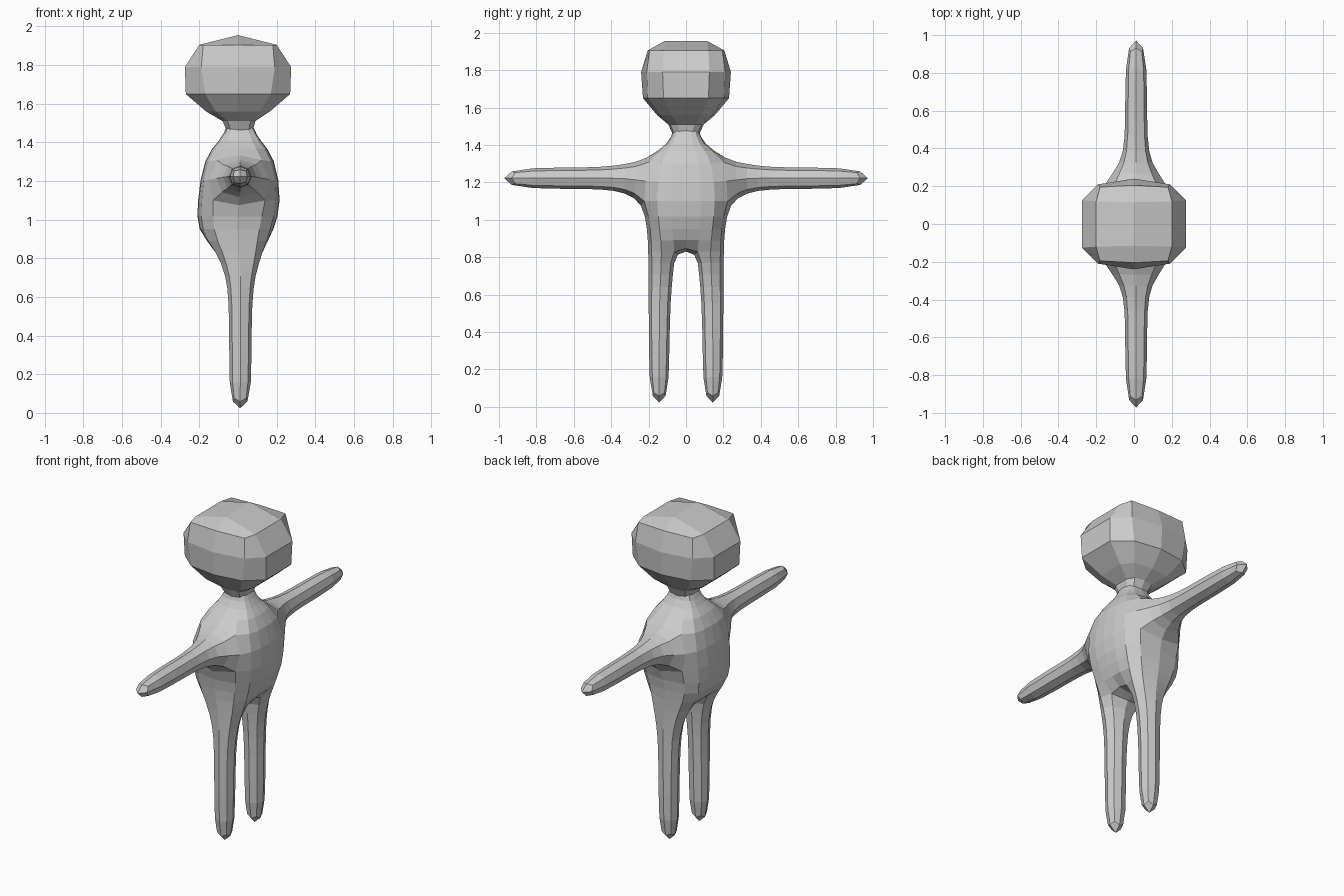
import bpy, bmesh

if "Cube" in bpy.data.objects:
    bpy.data.objects.remove(bpy.data.objects["Cube"])

grey = bpy.data.materials.new("light_grey")
grey.diffuse_color = (0.6, 0.6, 0.6, 1)
grey.use_nodes = True
grey.node_tree.nodes["Principled BSDF"].inputs["Base Color"].default_value = grey.diffuse_color


def finish(bm, name):
    bmesh.ops.recalc_face_normals(bm, faces=bm.faces[:])
    me = bpy.data.meshes.new(name)
    bm.to_mesh(me)
    bm.free()
    me.materials.append(grey)
    ob = bpy.data.objects.new(name, me)
    bpy.context.collection.objects.link(ob)
    return ob


def bridge(bm, a, b):
    for i in range(len(a)):
        k = (i + 1) % len(a)
        bm.faces.new((a[i], a[k], b[k], b[i]))


def extrude_limb(bm, root, rings):
    """Continue a four-sided limb from root through rings of points, then cap it."""
    last = root
    for pts in rings:
        new = [bm.verts.new(p) for p in pts]
        bridge(bm, last, new)
        last = new
    bm.faces.new(last)


# Body: four-sided limb cage, rounded once into eight-sided limbs
bm = bmesh.new()
# torso rings: z, back x, front x, outer y, inner y, depth of the outer corners
TORSO = [(0.83, -0.12, 0.135, 0.208, 0.055, 1.0),
         (0.95, -0.215, 0.185, 0.212, 0.075, 0.88),
         (1.08, -0.213, 0.23, 0.235, 0.085, 0.85),
         (1.33, -0.18, 0.195, 0.215, 0.075, 0.85),
         (1.41, -0.09, 0.11, 0.09, 0.035, 0.85),
         (1.48, -0.06, 0.08, 0.07, 0.03, 0.8)]
grid = []
for z, xb, xf, yo, yi, k in TORSO:
    grid.append([[bm.verts.new((x * (k if abs(y) == yo else 1), y, z))
                  for y in (-yo, -yi, yi, yo)] for x in (xb, xf)])
ARM_LEVEL = 2
for r in range(len(grid) - 1):
    lo, hi = grid[r], grid[r + 1]
    for s in (0, 1):
        for j in range(3):
            bm.faces.new((lo[s][j], lo[s][j + 1], hi[s][j + 1], hi[s][j]))
    if r != ARM_LEVEL:
        for j in (0, 3):
            bm.faces.new((lo[0][j], lo[1][j], hi[1][j], hi[0][j]))
base = grid[0]
bm.faces.new((base[0][1], base[0][2], base[1][2], base[1][1]))  # crotch

# arm rings: y, back x, front x, bottom z, top z
ARM = [(0.32, -0.075, 0.095, 1.14, 1.305), (0.45, -0.052, 0.075, 1.16, 1.285),
       (0.65, -0.052, 0.075, 1.16, 1.285), (1.0, -0.048, 0.07, 1.165, 1.28)]
# leg rings: z, back x, front x, inner y, outer y
LEG = [(0.71, -0.068, 0.095, 0.063, 0.206), (0.58, -0.052, 0.077, 0.078, 0.205),
       (0.30, -0.05, 0.075, 0.085, 0.203), (0.0, -0.05, 0.072, 0.088, 0.198)]
for side, jo, ji in ((-1, 0, 1), (1, 3, 2)):
    lo, hi = grid[ARM_LEVEL], grid[ARM_LEVEL + 1]
    extrude_limb(bm, [lo[0][jo], lo[1][jo], hi[1][jo], hi[0][jo]],
                 [[(a, side * y, b), (c, side * y, b), (c, side * y, d), (a, side * y, d)]
                  for y, a, c, b, d in ARM])
    extrude_limb(bm, [base[0][ji], base[1][ji], base[1][jo], base[0][jo]],
                 [[(a, side * i, z), (c, side * i, z), (c, side * o, z), (a, side * o, z)]
                  for z, a, c, i, o in LEG])
body = finish(bm, "body")
sub = body.modifiers.new("rounding", "SUBSURF")
sub.levels = sub.render_levels = 1

# Head: ten-sided faceted loft with a ridged top
bm = bmesh.new()
# z, side x, side y, corner x, corner y, middle y, centre x
HEAD = [(1.455, 0.065, 0.03, 0.045, 0.06, 0.07, 0.01),
        (1.51, 0.085, 0.045, 0.06, 0.085, 0.095, 0.005),
        (1.56, 0.165, 0.08, 0.115, 0.14, 0.155, 0),
        (1.65, 0.27, 0.12, 0.17, 0.205, 0.23, 0),
        (1.79, 0.275, 0.125, 0.19, 0.21, 0.24, 0),
        (1.905, 0.2, 0.12, 0.18, 0.195, 0.205, 0)]
rings = []
for z, ax, ay, cx, cy, my, ox in HEAD:
    half = [(ax, ay), (cx, cy), (0, my), (-cx, cy), (-ax, ay)]
    rings.append([bm.verts.new((x + ox, y, z))
                  for x, y in half + [(-x, -y) for x, y in half]])
for a, b in zip(rings, rings[1:]):
    bridge(bm, a, b)
bm.faces.new(rings[0])
t = rings[-1]
rb, rf = bm.verts.new((0, 0.115, 1.955)), bm.verts.new((0, -0.115, 1.955))
for quad in ((t[0], t[1], t[2], rb), (t[2], t[3], t[4], rb), (t[5], t[6], t[7], rf),
             (t[7], t[8], t[9], rf), (t[9], t[0], rb, rf), (t[4], t[5], rf, rb)):
    bm.faces.new(quad)
finish(bm, "head")
